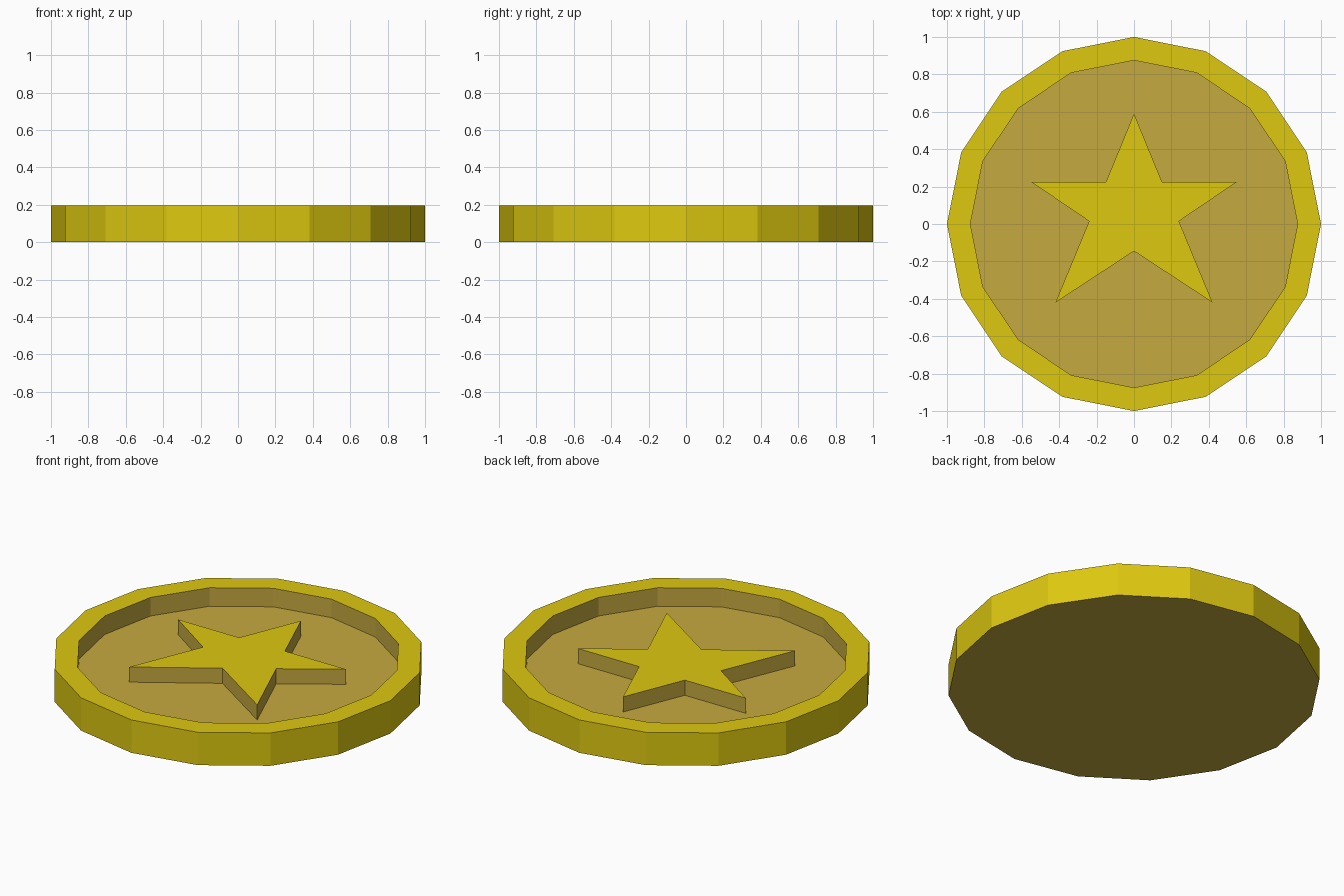
import bpy, bmesh
from math import cos, sin, tau

cube = bpy.data.objects.get("Cube")
if cube:
    bpy.data.objects.remove(cube, do_unlink=True)

SIDES = 16
HEIGHT, FLOOR, STAR_TOP = 0.195, 0.085, 0.175


def make_material(name, rgb):
    mat = bpy.data.materials.new(name)
    mat.use_nodes = True
    mat.diffuse_color = (*rgb, 1)
    mat.node_tree.nodes["Principled BSDF"].inputs["Base Color"].default_value = (*rgb, 1)
    return mat


gold = make_material("bright gold", (0.73, 0.58, 0.005))
tan = make_material("dull gold", (0.565, 0.402, 0.051))


def finish(name, bm):
    mesh = bpy.data.meshes.new(name)
    bm.to_mesh(mesh)
    bm.free()
    mesh.materials.append(gold)
    mesh.materials.append(tan)
    obj = bpy.data.objects.new(name, mesh)
    bpy.context.collection.objects.link(obj)
    return obj


def loop(bm, points, z):
    return [bm.verts.new((x, y, z)) for x, y in points]


def bridge(bm, a, b, slot):
    for i in range(len(a)):
        j = (i + 1) % len(a)
        bm.faces.new((a[i], a[j], b[j], b[i])).material_index = slot


def circle(radius):
    return [(radius * cos(tau * i / SIDES), radius * sin(tau * i / SIDES))
            for i in range(SIDES)]


# Coin body: outer wall and rim in bright gold, recess and underside dull
bm = bmesh.new()
profile = [(1, 0), (1, HEIGHT), (0.875, HEIGHT), (0.875, FLOOR)]
rings = [loop(bm, circle(r), z) for r, z in profile]
for lower, upper, slot in zip(rings, rings[1:], (0, 0, 1)):
    bridge(bm, lower, upper, slot)
bm.faces.new(rings[-1]).material_index = 1
bm.faces.new(rings[0][::-1]).material_index = 1
finish("coin_body", bm)

# Raised star: right half mirrored, counter-clockwise from the lower notch
half = [(0.42, -0.42), (0.24, 0.015), (0.55, 0.225), (0.15, 0.225)]
outline = [(0, -0.145), *half, (0, 0.59), *[(-x, y) for x, y in reversed(half)]]
bm = bmesh.new()
base = loop(bm, outline, FLOOR)
top = loop(bm, outline, STAR_TOP)
bridge(bm, base, top, 1)
bm.faces.new(top).material_index = 0
finish("raised_star", bm)
